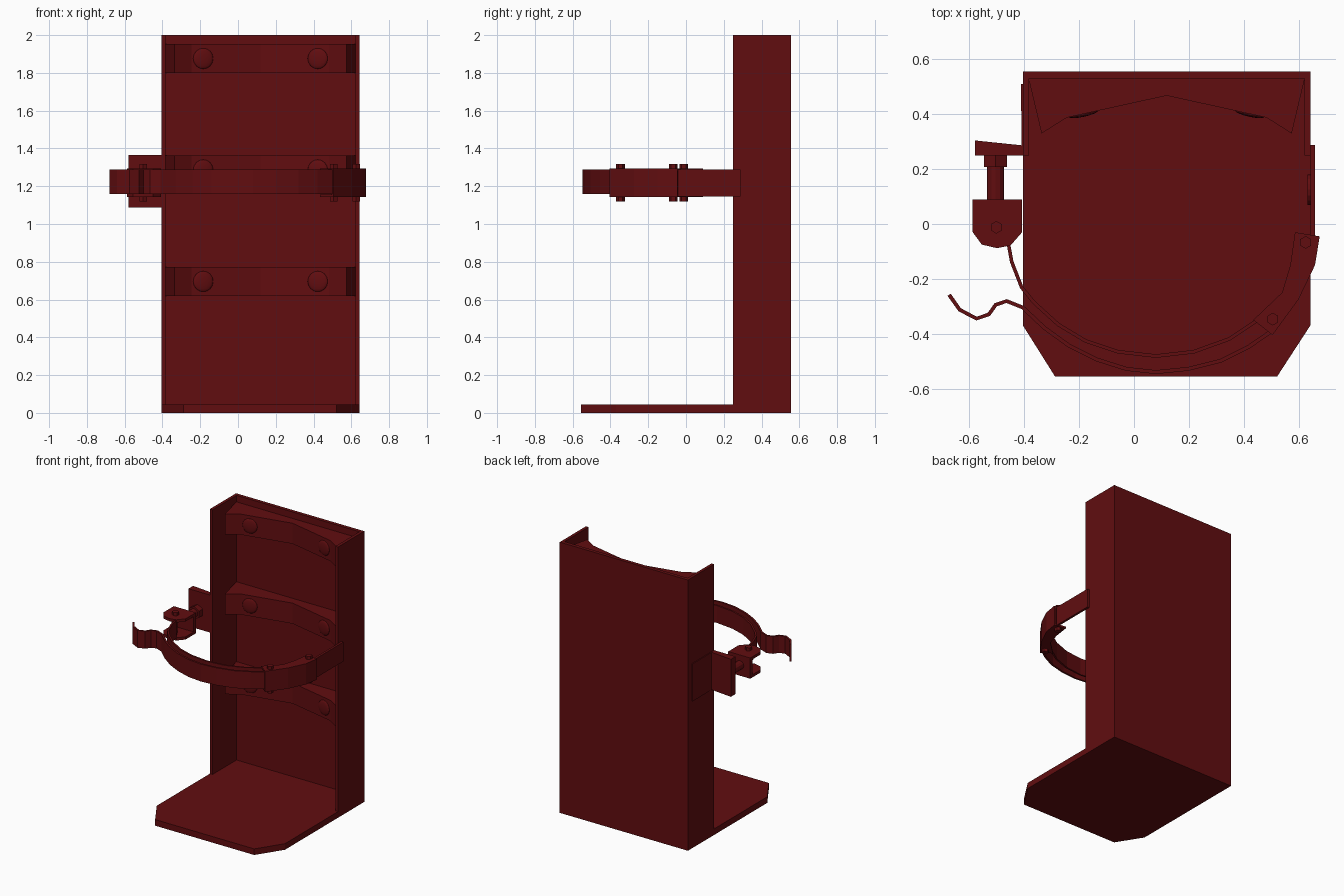
import bpy, bmesh, math
from mathutils import Vector, Matrix

if "Cube" in bpy.data.objects:
    bpy.data.objects.remove(bpy.data.objects["Cube"])

RED = bpy.data.materials.new("dark_red")
RED.diffuse_color = (0.12, 0.004, 0.005, 1)
RED.use_nodes = True
RED.node_tree.nodes["Principled BSDF"].inputs["Base Color"].default_value = RED.diffuse_color


def finish(name, bm):
    bmesh.ops.recalc_face_normals(bm, faces=bm.faces)
    me = bpy.data.meshes.new(name)
    bm.to_mesh(me)
    bm.free()
    me.materials.append(RED)
    ob = bpy.data.objects.new(name, me)
    bpy.context.collection.objects.link(ob)
    return ob


def prism(name, pts, z0, z1):
    """Extrude a plan outline from z0 to z1."""
    bm = bmesh.new()
    f = bm.faces.new([bm.verts.new((x, y, z0)) for x, y in pts])
    r = bmesh.ops.extrude_face_region(bm, geom=[f])
    bmesh.ops.translate(bm, vec=(0, 0, z1 - z0),
                        verts=[v for v in r["geom"] if isinstance(v, bmesh.types.BMVert)])
    return finish(name, bm)


def strip(name, path, t, z0, z1):
    """Bent sheet-metal strip: plan path given thickness t to its left side."""
    p = [Vector(q) for q in path]
    off = []
    for i, q in enumerate(p):
        d = (p[min(i + 1, len(p) - 1)] - p[max(i - 1, 0)]).normalized()
        off.append(q + Vector((-d.y, d.x)) * t)
    bm = bmesh.new()
    rings = []
    for a, b in zip(p, off):
        rings.append([bm.verts.new((*c, z)) for c, z in ((a, z0), (b, z0), (b, z1), (a, z1))])
    for r, s in zip(rings, rings[1:]):
        for k in range(4):
            bm.faces.new((r[k], r[(k + 1) % 4], s[(k + 1) % 4], s[k]))
    bm.faces.new(rings[0])
    bm.faces.new(rings[-1])
    return finish(name, bm)


def cyl(name, center, r, depth, axis="z", sides=6):
    bm = bmesh.new()
    bmesh.ops.create_cone(bm, cap_ends=True, segments=sides, radius1=r, radius2=r, depth=depth)
    rot = {"z": Matrix(), "y": Matrix.Rotation(math.pi / 2, 4, "X"),
           "x": Matrix.Rotation(math.pi / 2, 4, "Y")}[axis]
    bmesh.ops.transform(bm, matrix=Matrix.Translation(center) @ rot, verts=bm.verts)
    return finish(name, bm)


# Back channel and floor plate
L, R, CX = -0.405, 0.643, 0.119
prism("back_channel", [(L, .25), (L, .556), (R, .556), (R, .25), (R - .022, .25),
                       (R - .022, .53), (L + .022, .53), (L + .022, .25)], 0, 2)
prism("floor_plate", [(L, .556), (R, .556), (R, -.37), (.522, -.556), (-.288, -.556), (L, -.37)],
      0, .045)

# Three cradle saddles with domed rivets
half = [(-.264, .064), (-.156, .11), (-.05, .135)]
for i, z in enumerate((.62, 1.21, 1.8)):
    left = [(-.385, .532), (-.337, .33), (-.245, .388), (CX, .468)]
    right = [(2 * CX - x, y) for x, y in left[-2::-1]]
    prism(f"cradle_saddle_{i}", left + right, z, z + .152)
    for s in (-1, 1):
        bm = bmesh.new()
        bmesh.ops.create_uvsphere(bm, u_segments=16, v_segments=8, radius=.055)
        m = (Matrix.Translation((CX + s * .303, .402, z + .076))
             @ Matrix.Rotation(-s * .22, 4, "Z") @ Matrix.Diagonal((1, .2, 1, 1)))
        bmesh.ops.transform(bm, matrix=m, verts=bm.verts)
        rivet = finish(f"saddle_rivet_{i}_{s}", bm)
        rivet.data.shade_smooth()

# Right-hand hinge leaf and its rivet
strip("hinge_leaf", [(.66, .288), (.66, -.04), (.64, -.08)], -.017, 1.145, 1.288)
cyl("hinge_rivet", (.64, .125, 1.217), .055, .016, "x", 16)

# Curved hinge link: outer wall plus top and bottom flanges
wall = [(.505, -.405), (.6, -.275), (.66, -.15), (.677, -.045)]
flange = wall + [(.587, -.03), (.57, -.15), (.54, -.25), (.435, -.35)]
strip("link_wall", wall, .014, 1.142, 1.295)
for z in (1.142, 1.281):
    prism("link_flange", flange, z, z + .014)

# Outer lever strap ending in the wavy handle, and inner clamp strap
outer = [(.5, -.4), (.42, -.455), (.32, -.505), (.2, -.535), (.08, -.547), (-.03, -.535),
         (-.14, -.5), (-.24, -.45), (-.33, -.385), (-.41, -.31), (-.465, -.288), (-.5, -.3),
         (-.525, -.335), (-.575, -.352), (-.64, -.318), (-.68, -.262)]
strip("lever_strap", outer, -.014, 1.16, 1.288)
inner = [(.47, -.345), (.35, -.425), (.22, -.472), (.08, -.488), (-.06, -.472), (-.18, -.432),
         (-.28, -.372), (-.37, -.29), (-.415, -.235), (-.452, -.14), (-.463, -.08), (-.5, -.02)]
strip("clamp_strap", inner, -.013, 1.16, 1.288)

# Left-hand anchor bracket
prism("anchor_bracket", [(-.58, .25), (-.58, .305), (-.565, .303), (-.41, .287), (-.412, .51),
                         (-.4, .51), (-.4, .25)], 1.088, 1.365)

# Adjusting bolt and clevis
cyl("bolt_head", (-.505, .23, 1.222), .048, .045, "y", 6)
cyl("bolt_shaft", (-.505, .15, 1.222), .031, .16, "y", 12)
prism("clevis_web", [(-.588, .065), (-.588, .09), (-.408, .09), (-.408, .065)], 1.142, 1.295)
ear = [(-.588, .09), (-.408, .09), (-.408, -.03), (-.45, -.078), (-.5, -.088), (-.555, -.075),
       (-.588, -.03)]
for z in (1.142, 1.275):
    prism("clevis_ear", ear, z, z + .02)

# Hinge pins with hex ends
for i, (x, y) in enumerate([(-.502, -.012), (.626, -.067), (.506, -.347)]):
    cyl(f"pin_{i}", (x, y, 1.218), .014, .17, "z", 10)
    for z in (1.131, 1.306):
        cyl(f"pin_nut_{i}", (x, y, z), .023, .024)
